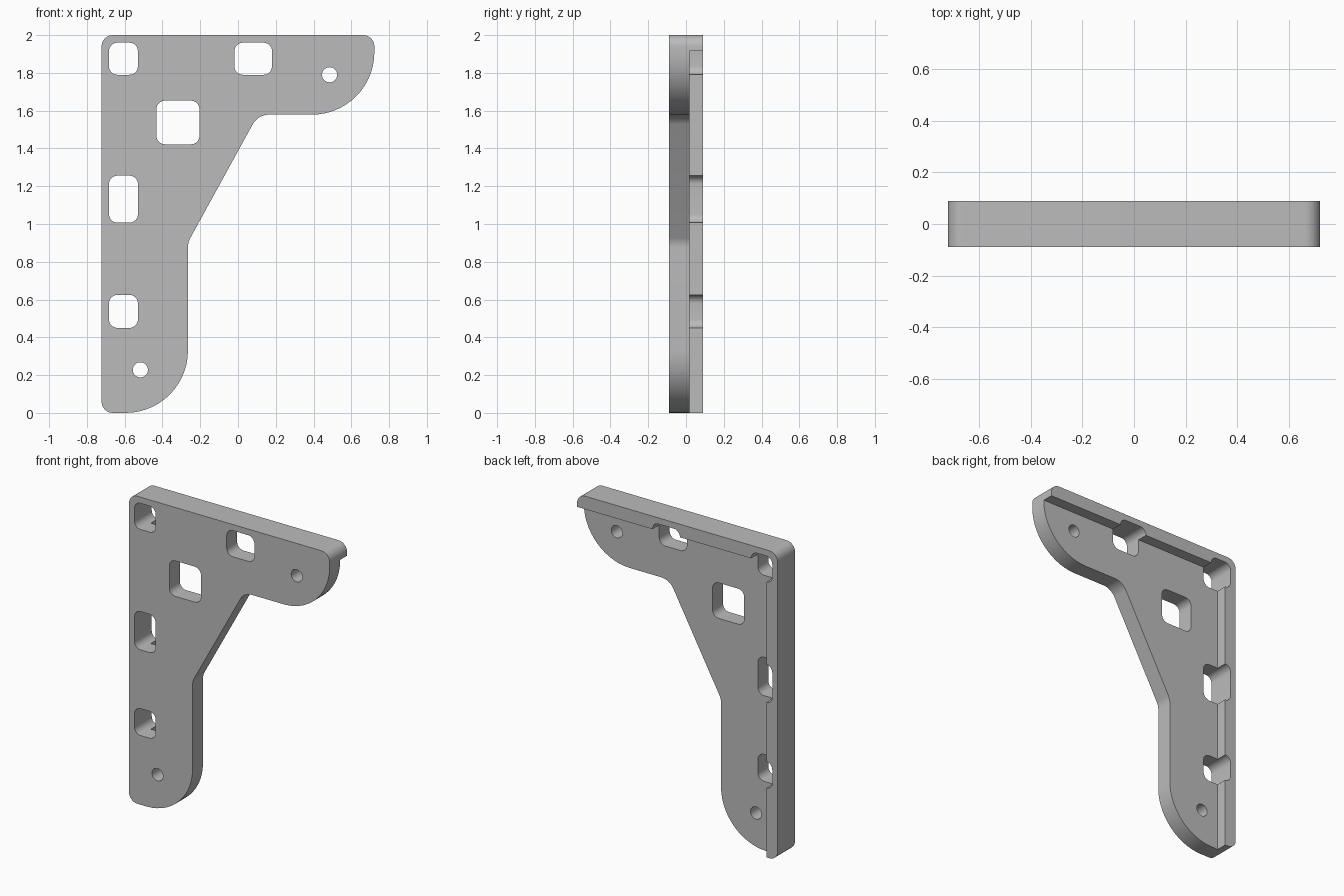
import bpy, bmesh
from math import tan, pi
from mathutils import Vector

cube = bpy.data.objects.get("Cube")
if cube:
    bpy.data.objects.remove(cube, do_unlink=True)

HALF = 0.089          # half depth
W = 0.722             # half width
STEP = 0.0185         # back of the thin plate


def rounded(corners, segs=14):
    """Round each (x, z, radius) corner of a polygon with an arc."""
    pts = []
    for i, (x, z, r) in enumerate(corners):
        p = Vector((x, z))
        if not r:
            pts.append(p)
            continue
        a = (Vector(corners[i - 1][:2]) - p).normalized()
        b = (Vector(corners[(i + 1) % len(corners)][:2]) - p).normalized()
        t = r / tan(a.angle(b) / 2)
        centre = p + (a + b).normalized() * (t * t + r * r) ** 0.5
        u = (p + a * t - centre).normalized()
        v = (p + b * t - centre).normalized()
        pts += [centre + u.slerp(v, k / segs) * r for k in range(segs + 1)]
    return pts


def prism(name, pts, y0, y1):
    """Extrude an x-z outline from y0 to y1."""
    bm = bmesh.new()
    face = bm.faces.new([bm.verts.new((p.x, y0, p.y)) for p in pts])
    top = bmesh.ops.extrude_face_region(bm, geom=[face])["geom"]
    bmesh.ops.translate(bm, vec=(0, y1 - y0, 0),
                        verts=[g for g in top if isinstance(g, bmesh.types.BMVert)])
    bmesh.ops.recalc_face_normals(bm, faces=bm.faces)
    me = bpy.data.meshes.new(name)
    bm.to_mesh(me)
    bm.free()
    ob = bpy.data.objects.new(name, me)
    bpy.context.collection.objects.link(ob)
    return ob


def box(x0, x1, z0, z1, r=0.0):
    return rounded([(x0, z0, r), (x1, z0, r), (x1, z1, r), (x0, z1, r)], 8)


# Bracket body with its full outline
bracket = prism("shelf_bracket", rounded([
    (-W, 0, 0.06), (-0.265, 0, 0.33), (-0.265, 0.903, 0.1), (0.106, 1.579, 0.1),
    (W, 1.579, 0.33), (W, 2, 0.06), (-W, 2, 0.06)]), -HALF, HALF)

# Pocket behind the plate, leaving a rim along the side and top
cutters = [prism("pocket_cutter", box(-0.64, 1, -0.2, 1.915), STEP, 0.3)]

# Rounded windows
for x0, x1, z0, z1 in [(-0.683, -0.53, 1.79, 1.96), (-0.019, 0.18, 1.79, 1.96),
                       (-0.432, -0.204, 1.422, 1.653),
                       (-0.683, -0.53, 1.007, 1.256), (-0.683, -0.53, 0.45, 0.625)]:
    cutters.append(prism("window_cutter", box(x0, x1, z0, z1, 0.045), -0.3, 0.3))

# Screw holes
for x, z in [(0.485, 1.79), (-0.517, 0.228)]:
    r = 0.04
    cutters.append(prism("screw_hole_cutter",
                         box(x - r, x + r, z - r, z + r, r * 0.999), -0.3, 0.3))

bpy.context.view_layer.objects.active = bracket
for c in cutters:
    c.hide_render = True
    mod = bracket.modifiers.new("cut", 'BOOLEAN')
    mod.operation, mod.solver, mod.object = 'DIFFERENCE', 'EXACT', c
    bpy.ops.object.modifier_apply(modifier=mod.name)
    bpy.data.objects.remove(c, do_unlink=True)

# Single grey material
mat = bpy.data.materials.new("plain_grey")
mat.use_nodes = True
grey = (0.5, 0.5, 0.5, 1)
mat.diffuse_color = grey
mat.node_tree.nodes["Principled BSDF"].inputs["Base Color"].default_value = grey
bracket.data.materials.clear()
bracket.data.materials.append(mat)

bpy.ops.object.select_all(action='DESELECT')
bracket.select_set(True)
bpy.ops.object.shade_smooth_by_angle(angle=pi / 6)
